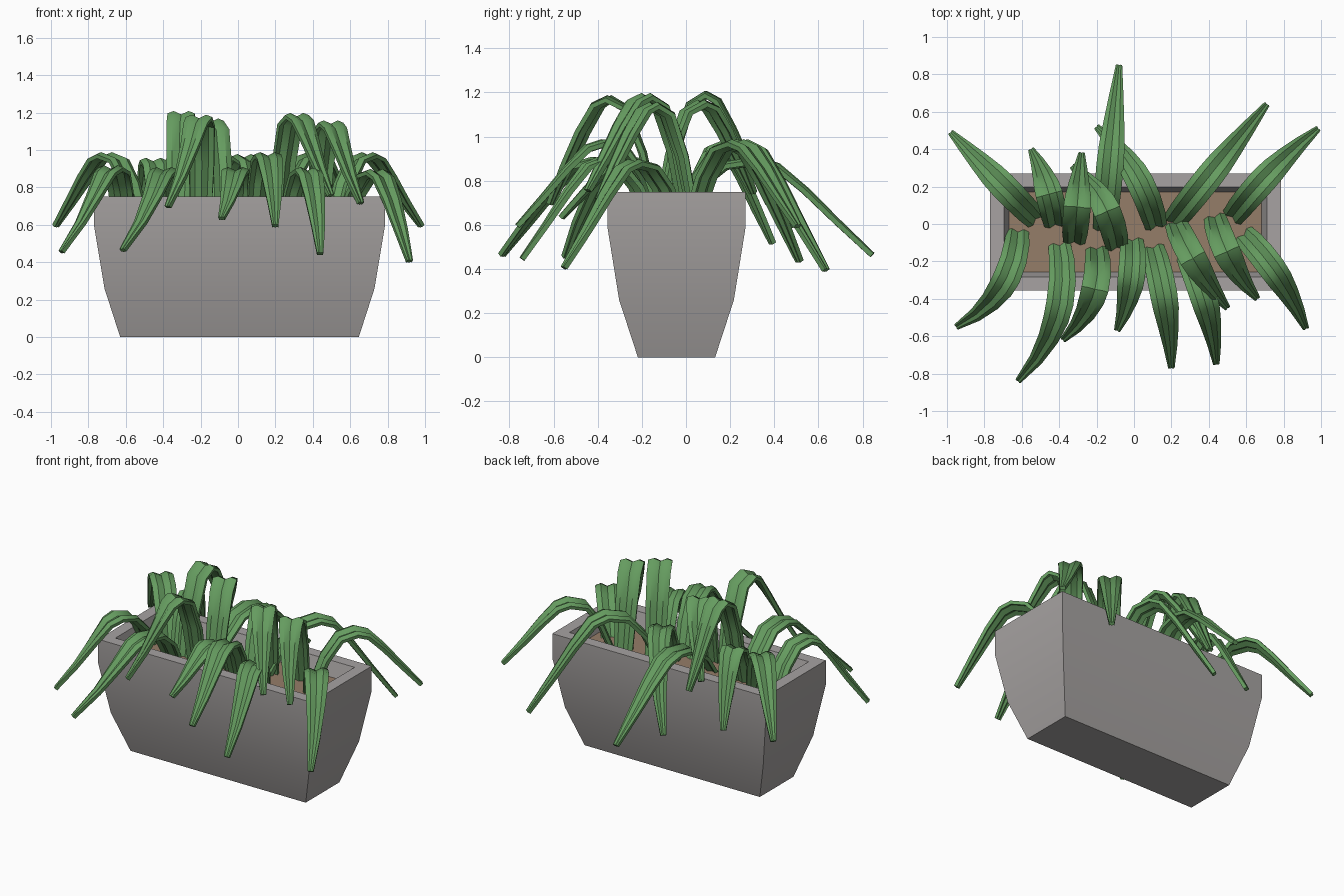
import bpy, bmesh
from mathutils import Vector

if "Cube" in bpy.data.objects:
    bpy.data.objects.remove(bpy.data.objects["Cube"])


def material(name, rgb):
    m = bpy.data.materials.new(name)
    m.diffuse_color = (*rgb, 1)
    m.use_nodes = True
    m.node_tree.nodes["Principled BSDF"].inputs["Base Color"].default_value = m.diffuse_color
    return m


GREY = material("stone grey", (0.385, 0.365, 0.36))
SOIL = material("soil brown", (0.30, 0.205, 0.14))
GREEN = material("leaf green", (0.13, 0.33, 0.115))


def finish(bm, name, mat, angle):
    bmesh.ops.recalc_face_normals(bm, faces=bm.faces)
    me = bpy.data.meshes.new(name)
    bm.to_mesh(me)
    bm.free()
    me.materials.append(mat)
    ob = bpy.data.objects.new(name, me)
    bpy.context.collection.objects.link(ob)
    bpy.context.view_layer.objects.active = ob
    ob.select_set(True)
    bpy.ops.object.shade_smooth_by_angle(angle=angle)
    ob.select_set(False)
    return ob


CX, CY = 0.008, -0.043


def ring(bm, hx, hy, z):
    return [bm.verts.new((CX + sx * hx, CY + sy * hy, z))
            for sx, sy in ((-1, -1), (1, -1), (1, 1), (-1, 1))]


# Planter: rectangular rings up the outside, over the rim, down to the soil
bm = bmesh.new()
rings = [ring(bm, *r) for r in ((0.638, 0.175, 0), (0.722, 0.26, 0.26),
                                (0.777, 0.313, 0.59), (0.777, 0.313, 0.75),
                                (0.703, 0.24, 0.75), (0.672, 0.21, 0.64))]
for a, b in zip(rings, rings[1:]):
    for i in range(4):
        j = (i + 1) % 4
        bm.faces.new((a[i], a[j], b[j], b[i]))
bm.faces.new(rings[0])
bm.faces.new(rings[-1])
finish(bm, "planter", GREY, 0.6)

# Soil sheet just above the planter floor
bm = bmesh.new()
bm.faces.new(ring(bm, 0.675, 0.213, 0.655))
finish(bm, "soil", SOIL, 0.6)

# Leaves: base x, y | peak z | tip x, y, z | sideways bend
BACK = [
    (-0.52, 0.02, 0.97, -0.98, 0.49, 0.60, 0.00),
    (-0.42, -0.01, 0.94, -0.55, 0.40, 0.52, -0.02),
    (-0.32, -0.10, 1.19, -0.28, 0.38, 0.70, 0.00),
    (-0.09, -0.13, 1.15, -0.33, 0.31, 0.75, -0.05),
    (-0.16, -0.04, 0.89, -0.08, 0.85, 0.47, 0.00),
    (0.12, -0.02, 0.96, -0.20, 0.52, 0.44, -0.05),
    (0.20, 0.00, 0.97, 0.71, 0.64, 0.40, 0.00),
    (0.52, 0.03, 0.97, 0.985, 0.51, 0.60, 0.02),
]
FRONT = [
    (-0.62, -0.03, 0.90, -0.95, -0.55, 0.46, 0.09),
    (-0.40, -0.10, 0.89, -0.62, -0.84, 0.47, 0.10),
    (-0.20, -0.13, 1.17, -0.38, -0.62, 0.70, 0.07),
    (-0.01, -0.08, 0.89, -0.09, -0.57, 0.64, 0.03),
    (0.10, -0.12, 0.97, 0.20, -0.77, 0.60, 0.02),
    (0.28, -0.16, 0.89, 0.44, -0.75, 0.45, 0.03),
    (0.22, 0.01, 1.18, 0.50, -0.45, 0.76, -0.02),
    (0.43, 0.04, 1.14, 0.66, -0.40, 0.72, -0.03),
    (0.58, -0.05, 0.88, 0.92, -0.56, 0.41, 0.03),
]
HALF_WIDTH = (0.058, 0.068, 0.072, 0.073, 0.069, 0.056, 0.038, 0.017)
ROOT, PEAK = 0.63, 0.4


def leaf_path(bx, by, zp, tx, ty, tz, bend):
    base, tip = Vector((bx, by, 0)), Vector((tx, ty, 0))
    d = tip - base
    ctrl = (base + tip) / 2 + Vector((-d.y, d.x, 0)).normalized() * bend * 2
    h, drop, q = zp - ROOT, zp - tz, 1 - PEAK
    steps = [(0, ROOT), (0.28 * PEAK, ROOT + 0.55 * h),
             (0.62 * PEAK, ROOT + 0.92 * h), (PEAK, zp),
             (PEAK + 0.18 * q, zp - 0.06 * drop),
             (PEAK + 0.42 * q, zp - 0.31 * drop),
             (PEAK + 0.70 * q, zp - 0.65 * drop), (1, tz)]
    return [base * (1 - u) ** 2 + ctrl * 2 * u * (1 - u) + tip * u * u
            + Vector((0, 0, z)) for u, z in steps]


def leaf(name, row):
    bm = bmesh.new()
    pts = leaf_path(*row)
    prev = None
    for i, p in enumerate(pts):
        t = (pts[min(i + 1, 7)] - pts[max(i - 1, 0)]).normalized()
        side = t.cross(Vector((0, 0, 1))).normalized()
        up = side.cross(t)
        w = HALF_WIDTH[i]
        # gull-wing blade: sunk midrib, rounded halves, thin underside
        offs = [(-w, 0.08 * w), (-0.55 * w, 0.25 * w), (0, 0),
                (0.55 * w, 0.25 * w), (w, 0.08 * w)]
        offs += [(x * 0.95, y - 0.022) for x, y in reversed(offs)]
        cur = [bm.verts.new(p + side * x + up * y) for x, y in offs]
        n = len(cur)
        if prev:
            for k in range(n):
                m = (k + 1) % n
                bm.faces.new((prev[k], prev[m], cur[m], cur[k]))
        if i in (0, 7):
            for k in range(4):
                bm.faces.new((cur[k], cur[k + 1], cur[n - 2 - k], cur[n - 1 - k]))
        prev = cur
    finish(bm, name, GREEN, 0.72)


for group, rows in (("back_leaf", BACK), ("front_leaf", FRONT)):
    for n, row in enumerate(rows, 1):
        leaf(f"{group}_{n}", row)
